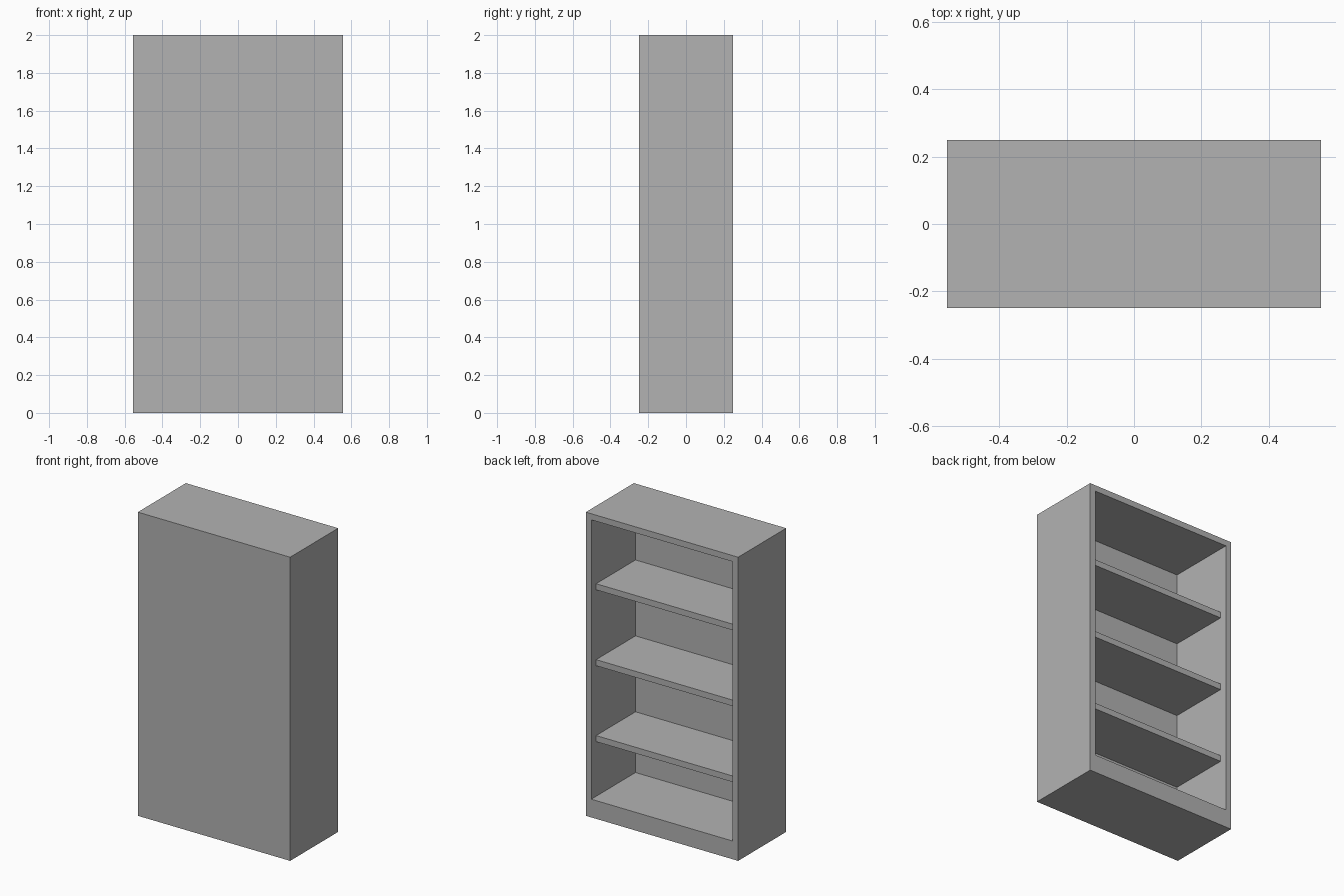
import bpy
import bmesh
from mathutils import Matrix, Vector

WIDTH, DEPTH, HEIGHT = 1.11, 0.5, 2.0
BOARD = 0.04          # thickness of every panel
BASE = 0.12           # height of the solid plinth
RECESS = 0.05         # shelf set-back from the open side

if "Cube" in bpy.data.objects:
    bpy.data.objects.remove(bpy.data.objects["Cube"], do_unlink=True)

grey = bpy.data.materials.new("plain_grey")
grey.use_nodes = True
colour = (0.448, 0.448, 0.448, 1)
grey.diffuse_color = colour
grey.node_tree.nodes["Principled BSDF"].inputs["Base Color"].default_value = colour


def box(bm, size, centre):
    matrix = Matrix.Translation(centre) @ Matrix.Diagonal((*size, 1))
    bmesh.ops.create_cube(bm, size=1, matrix=matrix)


def finish(bm, name):
    bmesh.ops.recalc_face_normals(bm, faces=bm.faces)
    mesh = bpy.data.meshes.new(name)
    bm.to_mesh(mesh)
    bm.free()
    mesh.materials.append(grey)
    obj = bpy.data.objects.new(name, mesh)
    bpy.context.collection.objects.link(obj)
    return obj


# Carcass: a box hollowed from its open +y side, with a tall plinth
bm = bmesh.new()
box(bm, (WIDTH, DEPTH, HEIGHT), (0, 0, HEIGHT / 2))
bm.normal_update()
opening = max(bm.faces, key=lambda f: f.normal.y)
bmesh.ops.inset_region(bm, faces=[opening], thickness=BOARD, use_even_offset=True)
for v in opening.verts:
    if v.co.z < HEIGHT / 2:
        v.co.z = BASE
inner = bmesh.ops.extrude_discrete_faces(bm, faces=[opening])["faces"][0]
bmesh.ops.translate(bm, verts=inner.verts, vec=Vector((0, BOARD - DEPTH, 0)))
finish(bm, "bookcase_carcass")

# Three shelves between the side panels
shelf_depth = DEPTH - BOARD - RECESS
shelf_y = (BOARD - RECESS) / 2
for name, z in (("lower_shelf", 0.5), ("middle_shelf", 1.0), ("upper_shelf", 1.5)):
    bm = bmesh.new()
    box(bm, (WIDTH - 2 * BOARD, shelf_depth, BOARD), (0, shelf_y, z))
    finish(bm, name)
